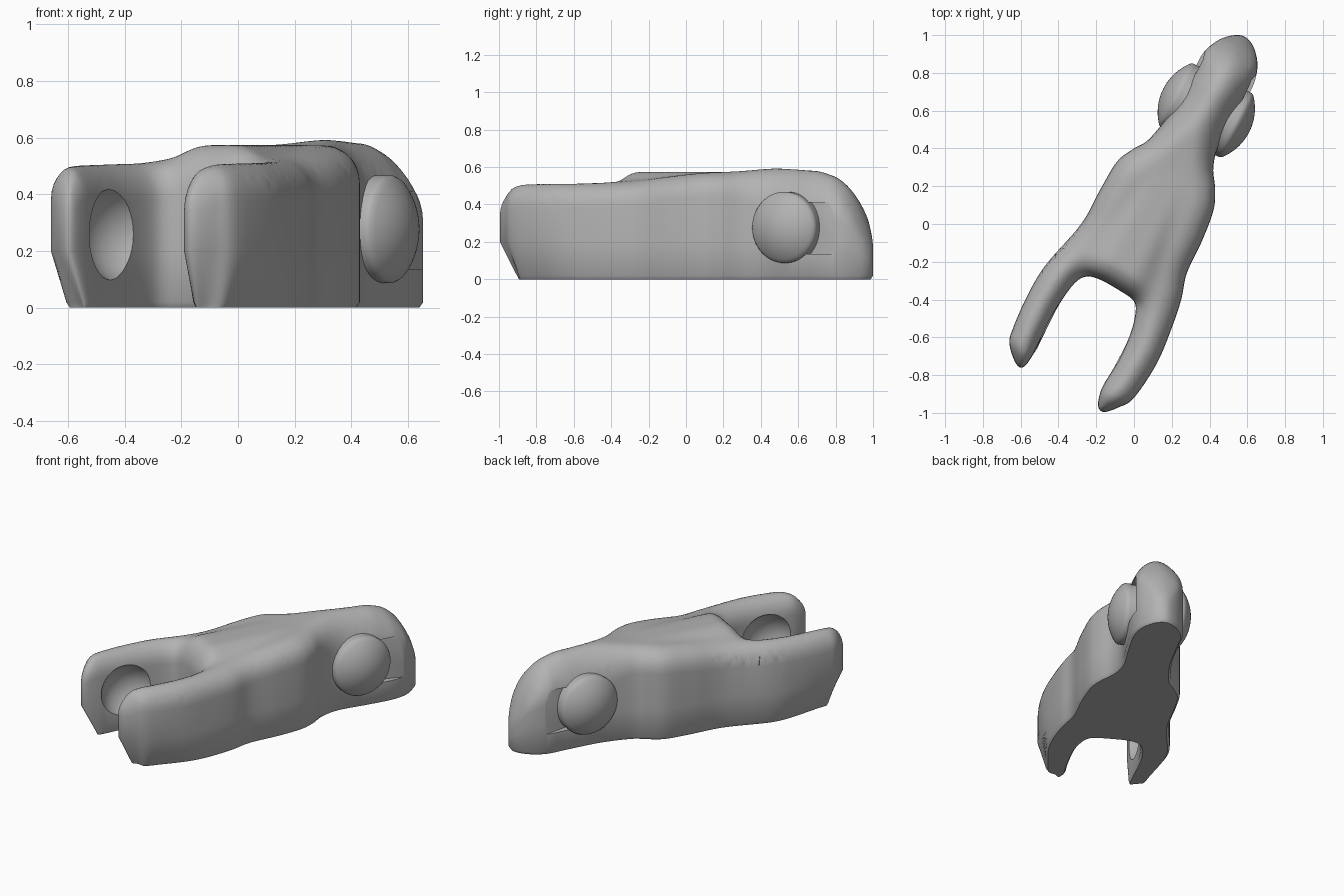
import bpy, bmesh, math
from mathutils import Vector, Matrix, kdtree, geometry

cube = bpy.data.objects.get("Cube")
if cube:
    bpy.data.objects.remove(cube, do_unlink=True)

grey = bpy.data.materials.new("plain_grey")
grey.use_nodes = True
tone = (0.45, 0.45, 0.45, 1)
grey.diffuse_color = tone
grey.node_tree.nodes["Principled BSDF"].inputs["Base Color"].default_value = tone

# Long axis of the link (u) and the hinge axis across it (v)
U = Vector((0.451, 0.892))
V = Vector((0.892, -0.451))
TURN = Matrix.Rotation(math.atan2(U.y, U.x), 4, "Z")


def place(u, v, z):
    p = U * u + V * v
    return Vector((p.x, p.y, z))


def smooth(a, b, t):
    t = min(max((t - a) / (b - a), 0), 1)
    return t * t * (3 - 2 * t)


# Plan outline in hundredths, clockwise from the nose
PLAN = [(56, 100), (62, 96), (65, 88), (65, 80), (62, 71), (54, 57), (45, 42), (42, 30),
        (43, 18), (42, 7), (36, -9), (28, -26), (25, -40), (20, -55), (12, -74), (0, -92),
        (-8, -97), (-16, -99.5), (-19, -96), (-17, -87), (-10, -75), (-3, -61), (0.5, -49),
        (0, -41), (-8, -35), (-19, -29), (-26, -28), (-32, -32), (-40, -43), (-47, -56),
        (-54, -70), (-59, -76), (-63, -73), (-66, -63), (-64, -55), (-57, -39), (-47, -22),
        (-28, 0), (-18, 18), (-9, 33), (0, 40), (8, 45), (20, 60), (31, 80), (37, 91), (46, 98)]


def closed_spline(points, steps):
    pts = [Vector(p) / 100 for p in points]
    out = []
    for i in range(len(pts)):
        a, b, c, d = (pts[(i + k) % len(pts)] for k in (-1, 0, 1, 2))
        for s in range(steps):
            t = s / steps
            out.append(b + (c - a) * (t / 2) + (a * 2 - b * 5 + c * 4 - d) * (t * t / 2)
                       + (b * 3 - a - c * 3 + d) * (t ** 3 / 2))
    return out


def make_tree(points):
    result = kdtree.KDTree(len(points))
    for i, p in enumerate(points):
        result.insert(p.to_3d(), i)
    result.balance()
    return result


outline = closed_spline(PLAN, 7)
count = len(outline)
inward = []
for i in range(count):
    t = (outline[(i + 1) % count] - outline[i - 1]).normalized()
    inward.append(Vector((t.y, -t.x)))
tree = make_tree(outline)


def edge_gap(p):
    return tree.find(p.to_3d())[2]


# Sloping end of the side profile along the axis
NOSE = [(0.83, 0.585), (0.94, 0.55), (1.02, 0.49), (1.08, 0.41), (1.16, 0.25)]


def crown(u, v):
    """Arms, raised middle pad, head and nose, without the edge rounding."""
    if u < NOSE[0][0]:
        ramp = smooth(-0.35, 0.35, u)
        pad = smooth(-0.41, -0.27, u) * (1 - smooth(0.07, 0.22, abs(v - 0.05)))
        return 0.52 + 0.054 * max(ramp, pad) + 0.02 * smooth(0.3, 0.6, u) \
            - 0.009 * smooth(0.65, 0.83, u)
    for (a, h), (b, k) in zip(NOSE, NOSE[1:]):
        if u <= b:
            return h + (k - h) * (u - a) / (b - a)
    return NOSE[-1][1]


def raw_height(p):
    u = p.dot(U)
    head = smooth(0.35, 0.75, u)
    nose = smooth(0.85, 1.12, u)
    wide = 0.12 + 0.05 * head
    drop = 0.14 + 0.15 * head - 0.16 * nose
    t = 1 - min(edge_gap(p) / wide, 1)
    tip = 0.04 * (1 - smooth(-0.96, -0.86, u))
    return crown(u, p.dot(V)) - tip - drop * (1 - math.sqrt(1 - t * t))


def top_height(p):
    """Average over a small disc, which softens the ridges."""
    reach = min(edge_gap(p) * 0.6, 0.04)
    total = raw_height(p)
    for k in range(16):
        angle = k * math.pi / 8
        total += raw_height(p + Vector((math.cos(angle), math.sin(angle))) * reach * (1 - k % 2 / 2))
    return total / 17


# Body top: rings of points near the edge, a grid further in
points = list(outline)
for gap in (0.003, 0.01, 0.02, 0.032, 0.046, 0.062):
    for i, p in enumerate(outline):
        q = p + inward[i] * gap
        if edge_gap(q) > gap * 0.96:
            points.append(q)
ring_tree = make_tree(points)
step = 0.018
for i in range(-37, 38):
    for j in range(-56, 57):
        q = Vector((i * step, j * step))
        if edge_gap(q) > 0.02 and ring_tree.find(q.to_3d())[2] > 0.011:
            points.append(q)
verts, _, faces, *_ = geometry.delaunay_2d_cdt(points, [], [list(range(count))], 1, 1e-5)

bm = bmesh.new()
sheet = [bm.verts.new((p.x, p.y, 0)) for p in verts]
for f in faces:
    bm.faces.new([sheet[i] for i in f])
bmesh.ops.delete(bm, geom=[v for v in bm.verts if not v.link_faces], context="VERTS")
for v in bm.verts:
    v.co.z = top_height(v.co.to_2d())


# Body walls: three rings down, with the undersides of the arms drawn in
def extrude(edges):
    made = bmesh.ops.extrude_edge_only(bm, edges=edges)["geom"]
    return ([g for g in made if isinstance(g, bmesh.types.BMVert)],
            [g for g in made if isinstance(g, bmesh.types.BMEdge)])


wall_verts, wall_edges = extrude([e for e in bm.edges if e.is_boundary])
low_verts, low_edges = extrude(wall_edges)
base_verts, base_edges = extrude(low_edges)
for v in wall_verts:
    v.co.z = min(0.2, v.co.z * 0.7)
for group, z, inset in ((low_verts, 0.02, 0), (base_verts, 0, 0.014)):
    for v in group:
        i = tree.find((v.co.x, v.co.y, 0))[1]
        p = outline[i] + inward[i] * inset
        u, side = p.dot(U), p.dot(V) - 0.05
        outer = smooth(0.19, 0.32, abs(side)) * (1 - smooth(-0.8, -0.4, u))
        p += U * 0.09 * (1 - smooth(-0.97, -0.78, u)) - V * math.copysign(0.05 * outer, side)
        v.co = (p.x, p.y, z)
base = bmesh.ops.edgeloop_fill(bm, edges=base_edges)["faces"]
bmesh.ops.triangulate(bm, faces=base, ngon_method="EAR_CLIP")
bmesh.ops.recalc_face_normals(bm, faces=bm.faces)


def make_object(name, mesh_data):
    mesh = bpy.data.meshes.new(name)
    mesh_data.to_mesh(mesh)
    mesh_data.free()
    mesh.materials.append(grey)
    obj = bpy.data.objects.new(name, mesh)
    bpy.context.collection.objects.link(obj)
    return obj


body = make_object("link_body", bm)


def socket_cutter(name, u, v, z, radius):
    data = bmesh.new()
    bmesh.ops.create_uvsphere(data, u_segments=48, v_segments=24, radius=radius)
    bmesh.ops.translate(data, verts=data.verts, vec=place(u, v, z))
    return make_object(name, data)


def pocket_cutter(name, side, v):
    """Box whose inner face runs out through the flank towards the nose."""
    data = bmesh.new()
    matrix = (Matrix.Translation(place(0.985, v, 0.272)) @ TURN
              @ Matrix.Rotation(-side * math.radians(14), 4, "Z")
              @ Matrix.Translation((-0.1, -side * 0.15, 0)) @ Matrix.Diagonal((0.3, 0.3, 0.275, 1)))
    bmesh.ops.create_cube(data, size=1, matrix=matrix)
    return make_object(name, data)


# Sockets inside the arms and flat pockets in front of the hinge domes
cutters = [socket_cutter("left_socket_cutter", -0.67, 0.15, 0.26, 0.19),
           socket_cutter("right_socket_cutter", -0.675, -0.065, 0.26, 0.19),
           pocket_cutter("left_pocket_cutter", 1, 0.218),
           pocket_cutter("right_pocket_cutter", -1, -0.078)]
bpy.context.view_layer.objects.active = body
for cutter in cutters:
    cut = body.modifiers.new(cutter.name, "BOOLEAN")
    cut.operation = "DIFFERENCE"
    cut.solver = "EXACT"
    cut.object = cutter
    bpy.ops.object.modifier_apply(modifier=cut.name)
for cutter in cutters:
    bpy.data.objects.remove(cutter, do_unlink=True)


# Hinge domes: shallow caps on short round pins, one on each flank
def hinge_dome(name, side, radius=0.19, curve=0.278):
    data = bmesh.new()
    bmesh.ops.create_uvsphere(data, u_segments=64, v_segments=48, radius=curve)
    for v in data.verts:
        reach = max(math.hypot(v.co.x, v.co.y) / radius, 1)
        v.co = (v.co.x / reach, v.co.y / reach, max(v.co.z, 0))
    lay = (Matrix.Translation(place(0.71, 0.07 - side * 0.023, 0.277)) @ TURN
           @ Matrix.Rotation(side * math.pi / 2, 4, "X"))
    bmesh.ops.transform(data, matrix=lay, verts=data.verts)
    return make_object(name, data)


bpy.ops.object.select_all(action="DESELECT")
for part in (body, hinge_dome("left_hinge_dome", 1), hinge_dome("right_hinge_dome", -1)):
    part.select_set(True)
bpy.ops.object.shade_smooth_by_angle(angle=math.radians(35))
